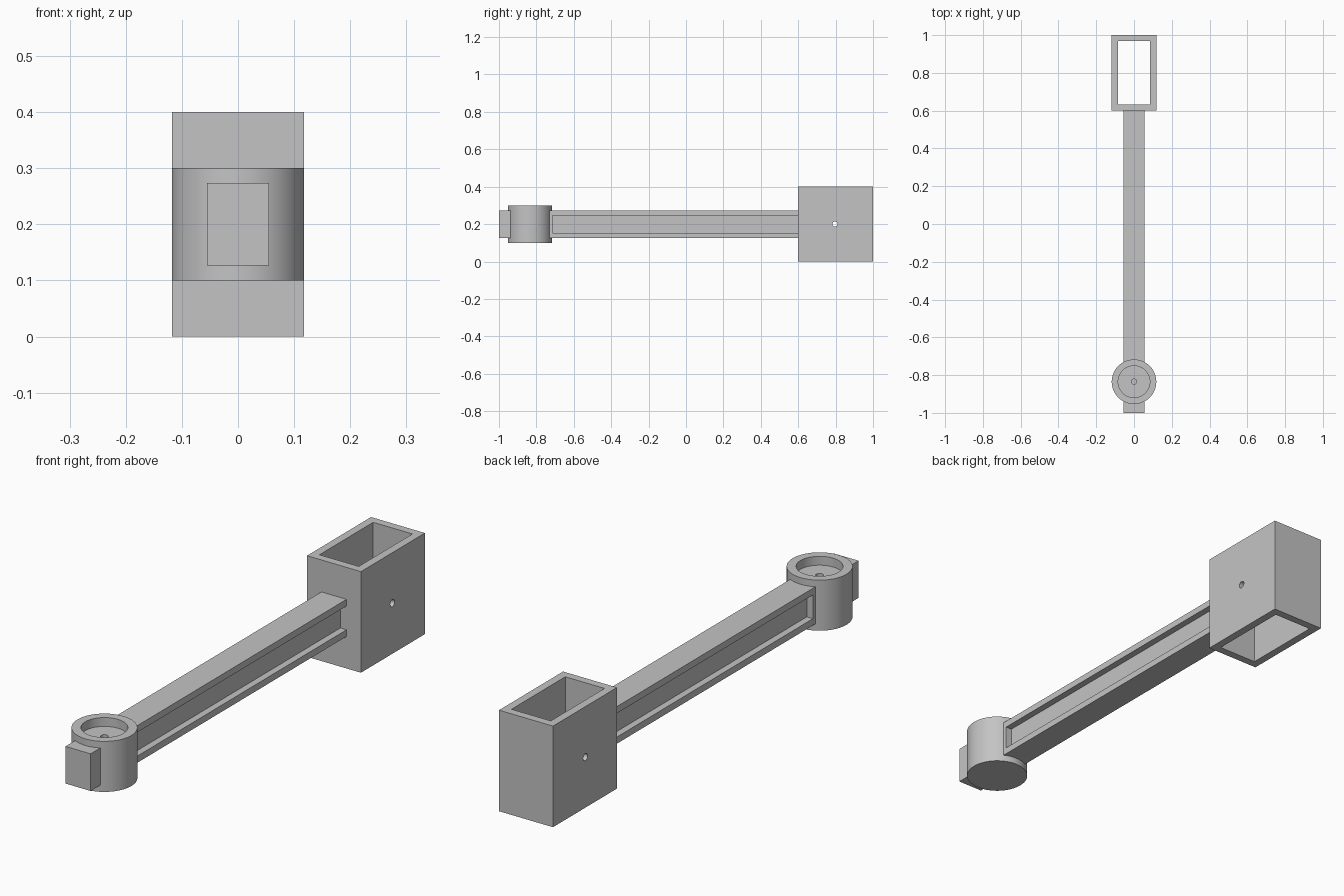
import bpy, bmesh, math
from mathutils import Matrix, Vector

if "Cube" in bpy.data.objects:
    bpy.data.objects.remove(bpy.data.objects["Cube"], do_unlink=True)

GREY = (0.55, 0.55, 0.55, 1)
mat = bpy.data.materials.new("plain grey")
mat.use_nodes = True
mat.diffuse_color = GREY
mat.node_tree.nodes["Principled BSDF"].inputs["Base Color"].default_value = GREY

MID_Z = 0.2          # shared centre height
HALF_X = 0.118       # half width of socket, radius of hub
ARM_X, ARM_Z = 0.055, 0.0735
HUB_Y = -0.835


def finish(name, bm):
    bmesh.ops.recalc_face_normals(bm, faces=bm.faces)
    mesh = bpy.data.meshes.new(name)
    bm.to_mesh(mesh)
    bm.free()
    mesh.materials.append(mat)
    ob = bpy.data.objects.new(name, mesh)
    bpy.context.collection.objects.link(ob)
    return ob


def activate(ob):
    bpy.ops.object.select_all(action='DESELECT')
    ob.select_set(True)
    bpy.context.view_layer.objects.active = ob


def box(name, half_x, y0, y1, half_z):
    bm = bmesh.new()
    size = Matrix.Diagonal((2 * half_x, y1 - y0, 2 * half_z, 1))
    place = Matrix.Translation((0, (y0 + y1) / 2, MID_Z))
    bmesh.ops.create_cube(bm, size=1, matrix=place @ size)
    return finish(name, bm)


def cut(ob, cutter):
    cutter.hide_render = True
    mod = ob.modifiers.new("cut", 'BOOLEAN')
    mod.operation, mod.solver, mod.object = 'DIFFERENCE', 'EXACT', cutter
    activate(ob)
    bpy.ops.object.modifier_apply(modifier=mod.name)
    bpy.data.objects.remove(cutter, do_unlink=True)


# Open rectangular socket with a cross pin hole
WALL = 0.032
socket = box("socket", HALF_X, 0.6, 1.0, 0.2)
cut(socket, box("socket_cutter", HALF_X - WALL, 0.6 + WALL, 1 - WALL, 0.3))
bm = bmesh.new()
bmesh.ops.create_cone(bm, cap_ends=True, segments=32, radius1=0.014, radius2=0.014, depth=0.5,
                      matrix=Matrix.Translation((0, 0.797, MID_Z)) @ Matrix.Rotation(math.pi / 2, 4, 'Y'))
cut(socket, finish("pin_hole_cutter", bm))
activate(socket)
bpy.ops.object.shade_smooth_by_angle(angle=math.radians(30))

# Arm with a groove along both sides, drawn as an I profile
WEB_X, GROOVE_Z, GROOVE_Y = 0.028, 0.047, -0.715
quarter = [(ARM_X, ARM_Z), (ARM_X, GROOVE_Z), (WEB_X, GROOVE_Z)]
right = quarter + [(x, -z) for x, z in reversed(quarter)]
outline = right + [(-x, z) for x, z in reversed(right)]
outline = [(x, z) for x, z in outline]
bm = bmesh.new()
face = bm.faces.new([bm.verts.new((x, GROOVE_Y, MID_Z + z)) for x, z in outline])
ext = bmesh.ops.extrude_face_region(bm, geom=[face], use_keep_orig=True)
bmesh.ops.translate(bm, vec=Vector((0, 0.6 - GROOVE_Y, 0)),
                    verts=[v for v in ext["geom"] if isinstance(v, bmesh.types.BMVert)])
finish("grooved_arm", bm)

# Solid arm end meeting the hub, and the nose block beyond it
box("arm_end", ARM_X, -0.745, GROOVE_Y, ARM_Z)
box("nose_block", ARM_X, -1.0, -0.925, ARM_Z)

# Round hub with a recessed top and a small blind hole
profile = [(0, 0.1), (HALF_X, 0.1), (HALF_X, 0.3), (0.084, 0.3),
           (0.084, 0.265), (0.014, 0.265), (0.014, 0.2), (0, 0.2)]
bm = bmesh.new()
verts = [bm.verts.new((r, HUB_Y, z)) for r, z in profile]
edges = [bm.edges.new(pair) for pair in zip(verts, verts[1:])]
bmesh.ops.spin(bm, geom=verts + edges, cent=(0, HUB_Y, 0), axis=(0, 0, 1),
               angle=math.tau, steps=96, use_merge=True)
bmesh.ops.remove_doubles(bm, verts=bm.verts, dist=0.0001)
hub = finish("hub", bm)
activate(hub)
bpy.ops.object.shade_smooth_by_angle(angle=math.radians(30))
